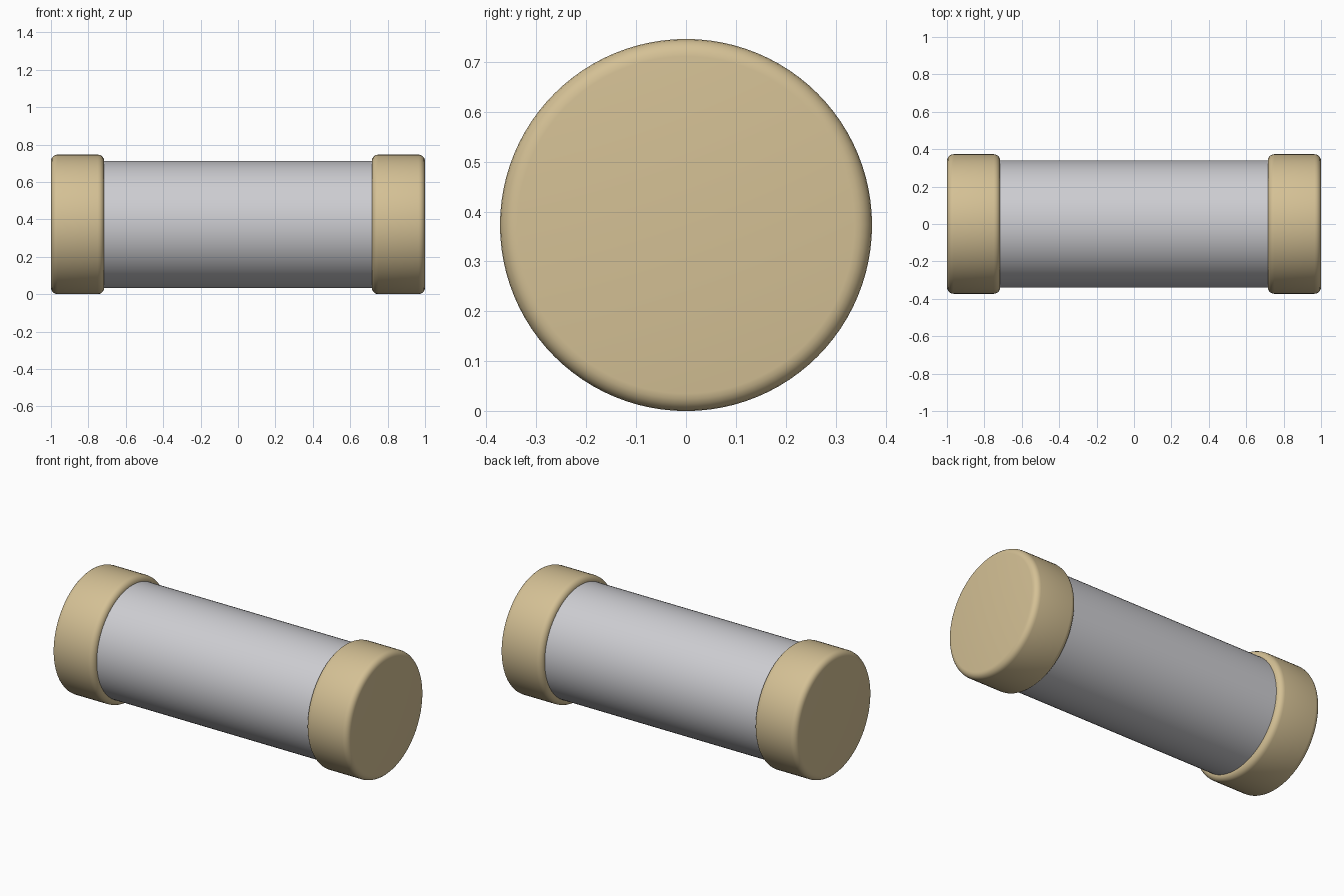
import bpy, math

cube = bpy.data.objects.get("Cube")
if cube:
    bpy.data.objects.remove(cube, do_unlink=True)

RADIUS = 0.373


def material(name, colour):
    mat = bpy.data.materials.new(name)
    mat.use_nodes = True
    mat.diffuse_color = colour
    mat.node_tree.nodes["Principled BSDF"].inputs["Base Color"].default_value = colour
    return mat


def rod(name, x, radius, length, mat, bevel=0):
    """Cylinder lying along x, with optional rounded rims."""
    bpy.ops.mesh.primitive_cylinder_add(
        vertices=96, radius=radius, depth=length,
        location=(x, 0, RADIUS), rotation=(0, math.pi / 2, 0))
    obj = bpy.context.object
    obj.name = name
    obj.data.materials.append(mat)
    if bevel:
        mod = obj.modifiers.new("rounded_rim", 'BEVEL')
        mod.width = bevel
        mod.segments = 5
        mod.limit_method = 'ANGLE'
        mod.angle_limit = math.radians(40)
        bpy.ops.object.modifier_apply(modifier=mod.name)
    bpy.ops.object.shade_smooth_by_angle(angle=math.radians(35))
    return obj


tan = material("tan", (0.66, 0.53, 0.30, 1))
grey = material("light_grey", (0.61, 0.61, 0.64, 1))

# Central tube, running into both caps
rod("tube", 0, 0.34, 1.6, grey)

# Rounded end caps
for name, side in (("left_cap", 1), ("right_cap", -1)):
    rod(name, side * 0.8575, RADIUS, 0.285, tan, bevel=0.035)
